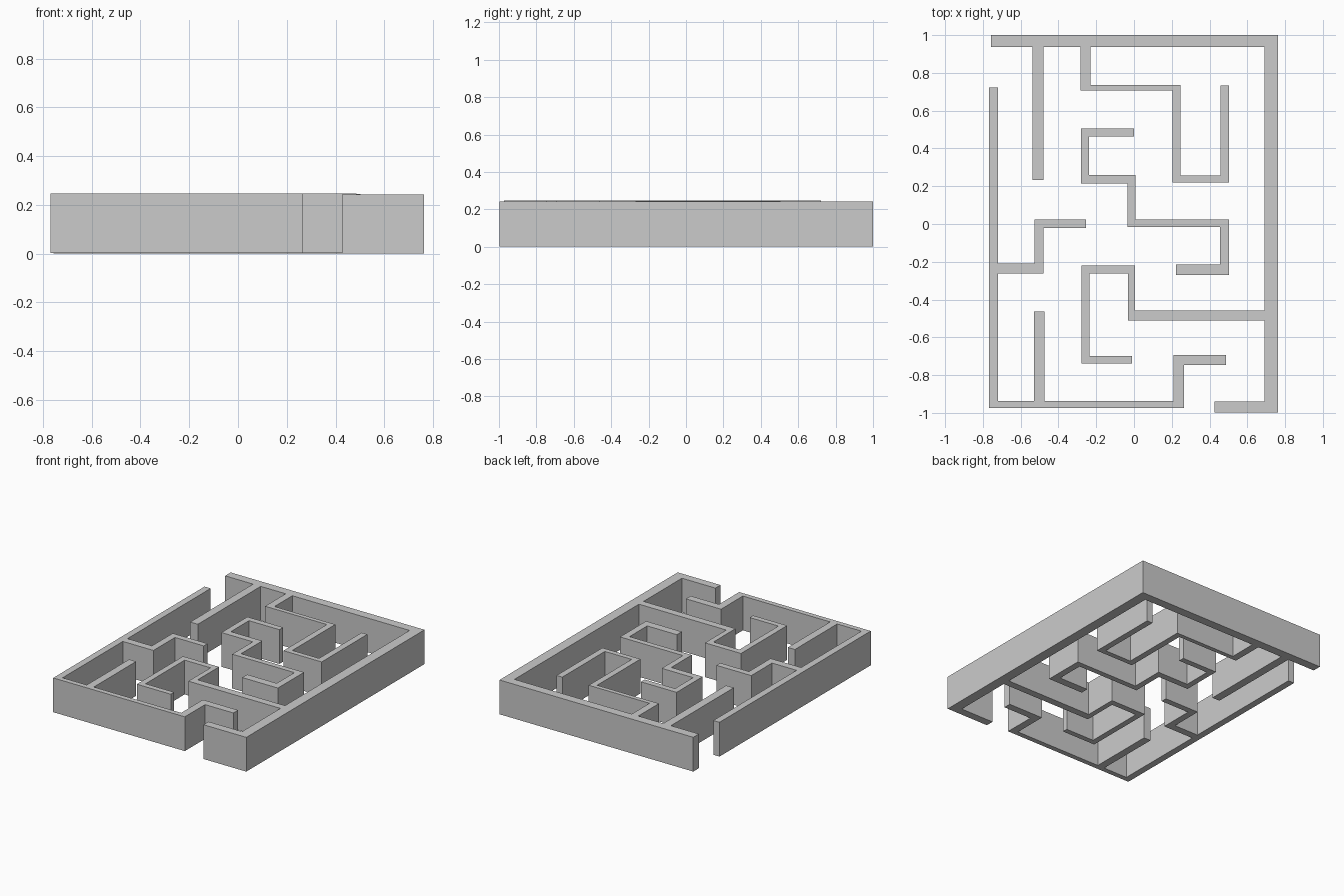
import bpy, bmesh

if "Cube" in bpy.data.objects:
    bpy.data.objects.remove(bpy.data.objects["Cube"])


def maze_wall(name, outline, z0, z1):
    """Right-angled wall: outline is x, y, then alternating new y, new x, ..."""
    x, y = outline[:2]
    points = [(x, y)]
    for i, value in enumerate(outline[2:]):
        if i % 2 == 0:
            y = value
        else:
            x = value
        points.append((x, y))
    bm = bmesh.new()
    base = bm.faces.new([bm.verts.new((px, py, z0)) for px, py in points])
    top = bmesh.ops.extrude_face_region(bm, geom=[base], use_keep_orig=True)
    moved = [g for g in top["geom"] if isinstance(g, bmesh.types.BMVert)]
    bmesh.ops.translate(bm, verts=moved, vec=(0, 0, z1 - z0))
    bmesh.ops.recalc_face_normals(bm, faces=bm.faces)
    mesh = bpy.data.meshes.new(name)
    bm.to_mesh(mesh)
    bm.free()
    obj = bpy.data.objects.new(name, mesh)
    bpy.context.collection.objects.link(obj)
    return obj


# Back and right outer walls with their inner branches
maze_wall("back_right_walls", [
    -.757, 1.0, .937, -.538, .233, -.478, .937, -.282, .706, .203,
    .22, .502, .733, .457, .256, .247, .737, -.23, .937, .69,
    -.458, .005, -.22, -.277, -.738, -.01, -.70, -.235, -.262, -.032,
    -.51, .69, -.94, .427, -.997, .763, 1.0], 0, .243)

# Left and front outer walls with their inner branches
maze_wall("front_left_walls", [
    -.768, .722, -.973, .264, -.746, .486, -.693, .21, -.937, -.475,
    -.463, -.53, -.937, -.72, -.262, -.48, -.02, -.255, .023, -.528,
    -.21, -.72, .722], .003, .246)

# Free-standing winding wall in the middle
maze_wall("middle_wall", [
    -.28, .505, .214, -.034, -.016, .454, -.214, .222, -.27, .502,
    .023, .008, .26, -.238, .463, 0, .505], .002, .245)
